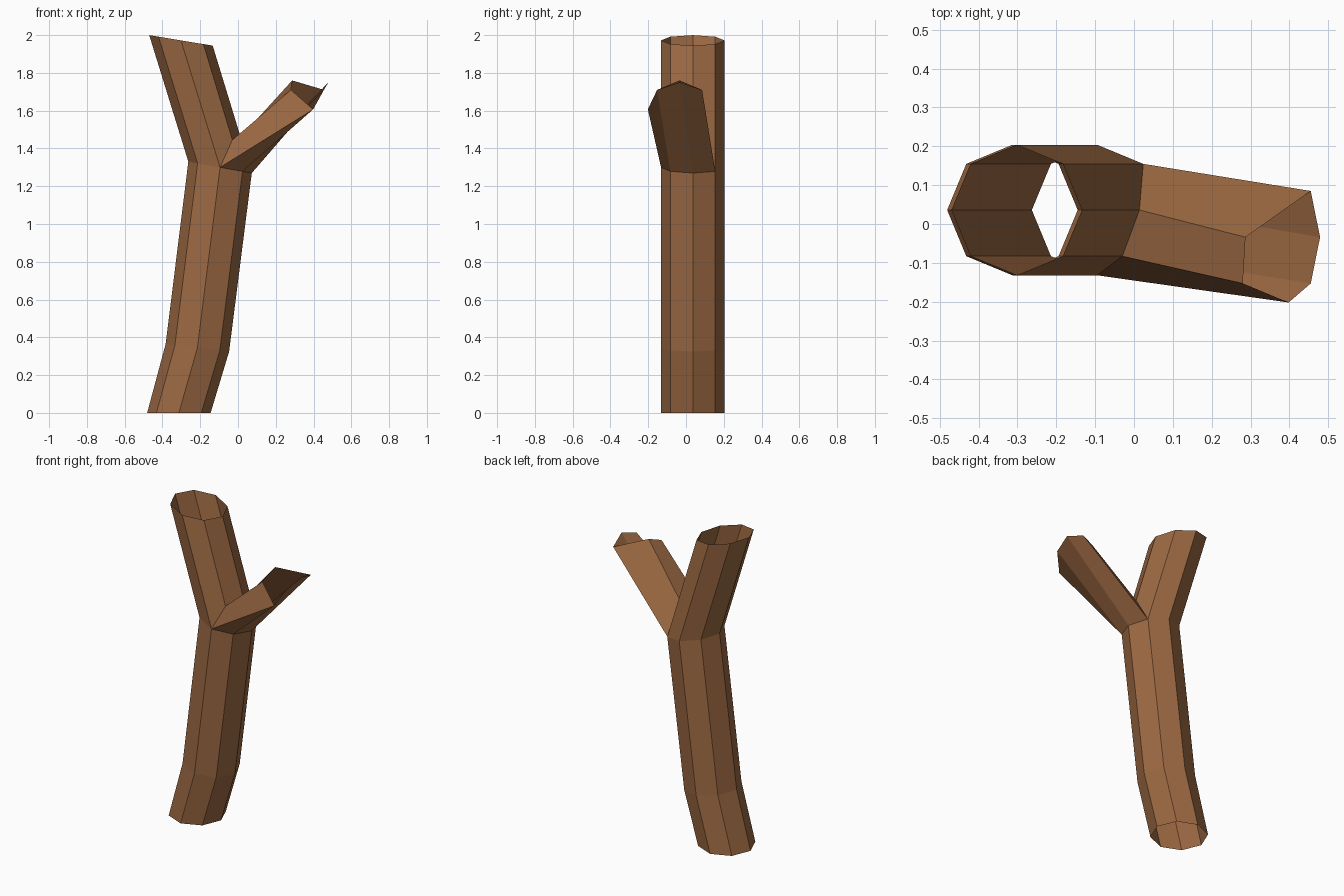
import bpy, bmesh, math

if "Cube" in bpy.data.objects:
    bpy.data.objects.remove(bpy.data.objects["Cube"])

R, CY, N = 0.168, 0.036, 8
bm = bmesh.new()


def ring(cx, cz, tilt):
    """Octagon around the trunk axis; tilt is the change of z per unit of x."""
    out = []
    for i in range(N):
        a = 2 * math.pi * i / N
        dx = R * math.cos(a)
        out.append(bm.verts.new((cx + dx, CY + R * math.sin(a), cz + tilt * dx)))
    return out


def bridge(a, b):
    """Join two loops of equal length with quads."""
    n = len(a)
    for i in range(n):
        j = (i + 1) % n
        bm.faces.new((a[i], a[j], b[j], b[i]))


# Trunk: base, lower bend, fork, top (hollow, open ends)
base = ring(-0.313, 0.0, 0.0)
bend = ring(-0.215, 0.345, -0.12)
fork = ring(-0.095, 1.30, -0.18)
top = ring(-0.302, 1.972, -0.165)
bridge(base, bend)
bridge(bend, fork)

# Upper trunk: two vertices are lifted to leave the branch opening
crotch = [bm.verts.new((0.014, 0.036, 1.46)), bm.verts.new((-0.03, -0.083, 1.445))]
upper = list(fork)
upper[0], upper[7] = crotch
bridge(upper, top)

# Side branch: six-sided, from the opening to an open end
opening = [fork[1], crotch[0], crotch[1], fork[6], fork[7], fork[0]]
tip = [bm.verts.new(p) for p in (
    (0.455, 0.085, 1.71), (0.287, -0.034, 1.76), (0.28, -0.153, 1.71),
    (0.398, -0.202, 1.607), (0.455, -0.153, 1.71), (0.479, -0.034, 1.75))]
bridge(opening, tip)

mesh = bpy.data.meshes.new("forked_trunk")
bm.to_mesh(mesh)
bm.free()
trunk = bpy.data.objects.new("forked_trunk", mesh)
bpy.context.collection.objects.link(trunk)

# Bark colour
bark = bpy.data.materials.new("bark")
bark.diffuse_color = (0.33, 0.14, 0.055, 1)
bark.use_nodes = True
bark.node_tree.nodes["Principled BSDF"].inputs["Base Color"].default_value = bark.diffuse_color
mesh.materials.append(bark)
